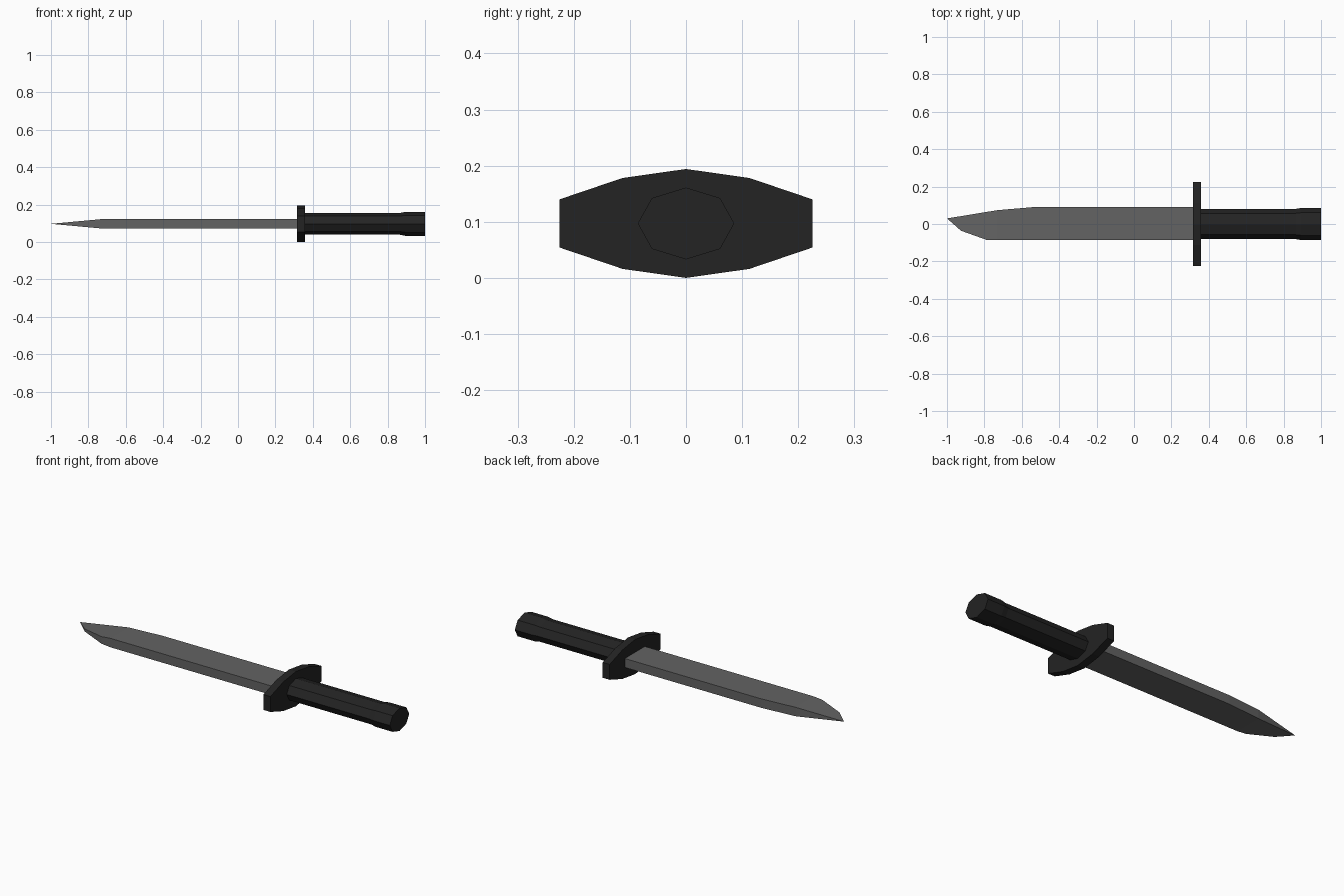
import bpy, bmesh, math

if "Cube" in bpy.data.objects:
    bpy.data.objects.remove(bpy.data.objects["Cube"])

CZ = 0.097  # height of the knife's long axis


def material(name, value):
    m = bpy.data.materials.new(name)
    m.diffuse_color = (value, value, value, 1)
    m.use_nodes = True
    m.node_tree.nodes["Principled BSDF"].inputs["Base Color"].default_value = m.diffuse_color
    return m


steel = material("grey steel", 0.125)
black = material("matte black", 0.017)


def loft(name, sections, mat):
    """Skin a list of (x, [(y, z), ...]) rings and cap both ends."""
    bm = bmesh.new()
    rings = [[bm.verts.new((x, y, CZ + z)) for y, z in pts] for x, pts in sections]
    for a, b in zip(rings, rings[1:]):
        n = len(a)
        for i in range(n):
            j = (i + 1) % n
            bm.faces.new((a[i], a[j], b[j], b[i]))
    bm.faces.new(rings[0])
    bm.faces.new(rings[-1])
    bmesh.ops.remove_doubles(bm, verts=bm.verts, dist=0.0005)
    bmesh.ops.recalc_face_normals(bm, faces=bm.faces)
    me = bpy.data.meshes.new(name)
    bm.to_mesh(me)
    bm.free()
    me.materials.append(mat)
    ob = bpy.data.objects.new(name, me)
    bpy.context.collection.objects.link(ob)
    return ob


def octagon(ry, rz):
    return [(ry * math.cos(k * math.pi / 4), rz * math.sin(k * math.pi / 4))
            for k in range(8)]


# blade: flat slab, thinning to a point that sits off centre
def blade_ring(x, y0, y1):
    h = 0.025 * min(1, (x + 1) / 0.27) + 1e-5
    return x, [(y0, -h), (y1, -h), (y1, h), (y0, h)]


outline = [(0.33, -0.086, 0.091), (-0.53, -0.086, 0.091), (-0.73, -0.086, 0.074),
           (-0.785, -0.086, 0.065), (-0.925, -0.036, 0.042), (-1.0, 0.03, 0.0301)]
loft("blade", [blade_ring(*row) for row in outline], steel)

# cross guard: ten-sided plate
quarter = [(0.225, 0.043), (0.113, 0.081)]
upper = quarter + [(0, 0.097)] + [(-y, z) for y, z in reversed(quarter)]
guard = upper + [(-y, -z) for y, z in upper]
loft("guard", [(0.315, guard), (0.358, guard)], black)

# grip with a flared pommel
loft("grip", [(0.34, octagon(0.081, 0.058)), (0.865, octagon(0.081, 0.058)),
              (0.895, octagon(0.086, 0.064)), (1.0, octagon(0.086, 0.064))], black)
